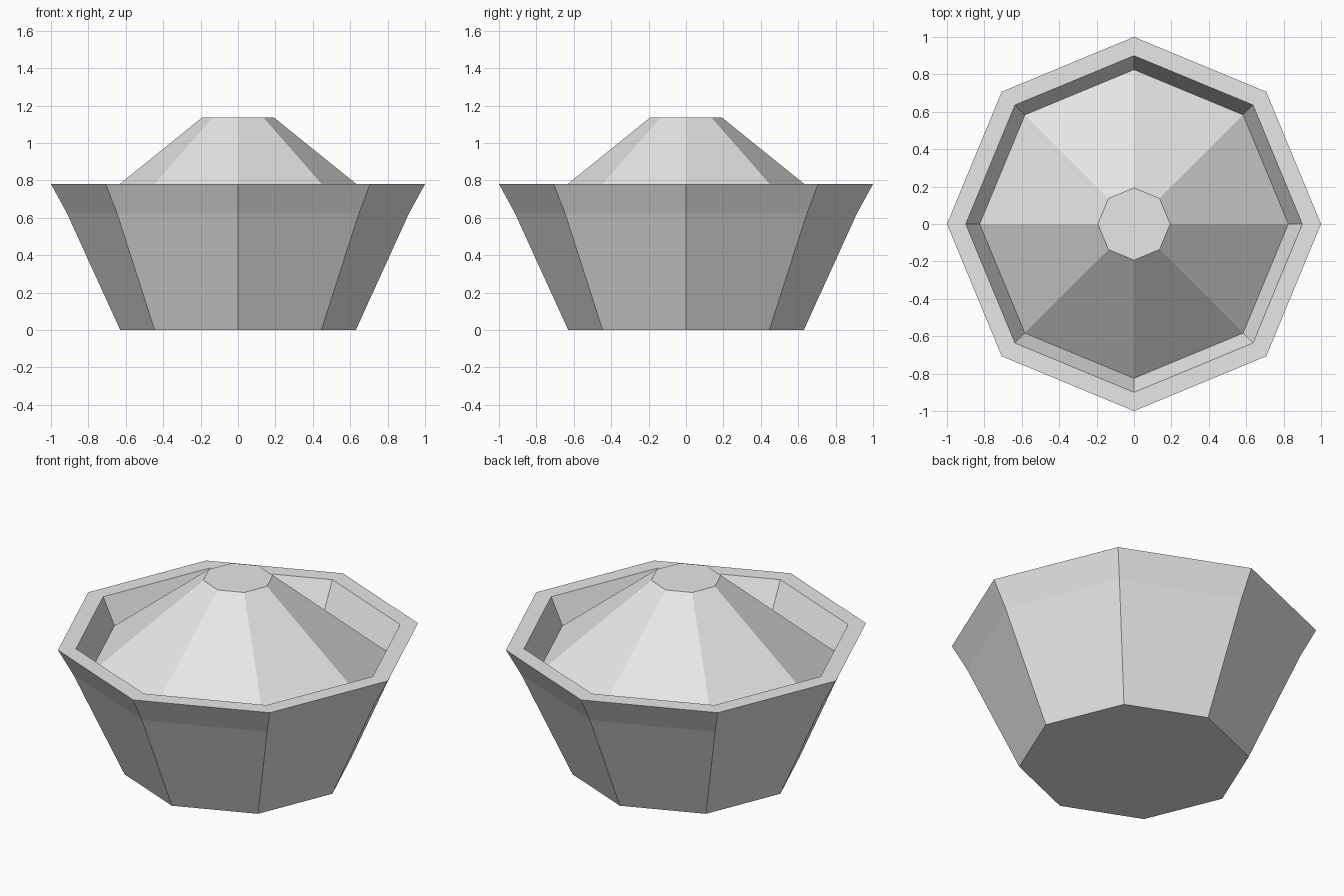
import bpy
import bmesh
from math import cos, sin, tau

cube = bpy.data.objects.get("Cube")
if cube:
    bpy.data.objects.remove(cube, do_unlink=True)

SIDES = 8


def make_material(name, value):
    mat = bpy.data.materials.new(name)
    mat.use_nodes = True
    colour = (value, value, value, 1)
    mat.diffuse_color = colour
    mat.node_tree.nodes["Principled BSDF"].inputs["Base Color"].default_value = colour
    return mat


def lathe(name, profile, mat):
    """Closed faceted solid from (radius, height) rings, listed bottom to top."""
    bm = bmesh.new()
    rings = []
    for r, z in profile:
        ring = [bm.verts.new((r * cos(tau * i / SIDES), r * sin(tau * i / SIDES), z))
                for i in range(SIDES)]
        rings.append(ring)
    for low, high in zip(rings, rings[1:]):
        for i in range(SIDES):
            j = (i + 1) % SIDES
            bm.faces.new((low[i], low[j], high[j], high[i]))
    bm.faces.new(rings[0][::-1])
    bm.faces.new(rings[-1])
    bmesh.ops.recalc_face_normals(bm, faces=bm.faces)
    mesh = bpy.data.meshes.new(name)
    bm.to_mesh(mesh)
    bm.free()
    mesh.materials.append(mat)
    obj = bpy.data.objects.new(name, mesh)
    bpy.context.collection.objects.link(obj)
    return obj


grey = make_material("light grey", 0.8)

# Tapered octagonal bowl, flared rim, sunken channel and raised flat-topped centre
lathe("bowl_with_raised_centre", [
    (0.63, 0.0),     # base
    (0.915, 0.625),  # start of rim flare
    (1.0, 0.78),     # outer rim
    (0.9, 0.78),     # inner rim
    (0.825, 0.625),  # channel bottom
    (0.193, 1.135),  # flat top
], grey)
